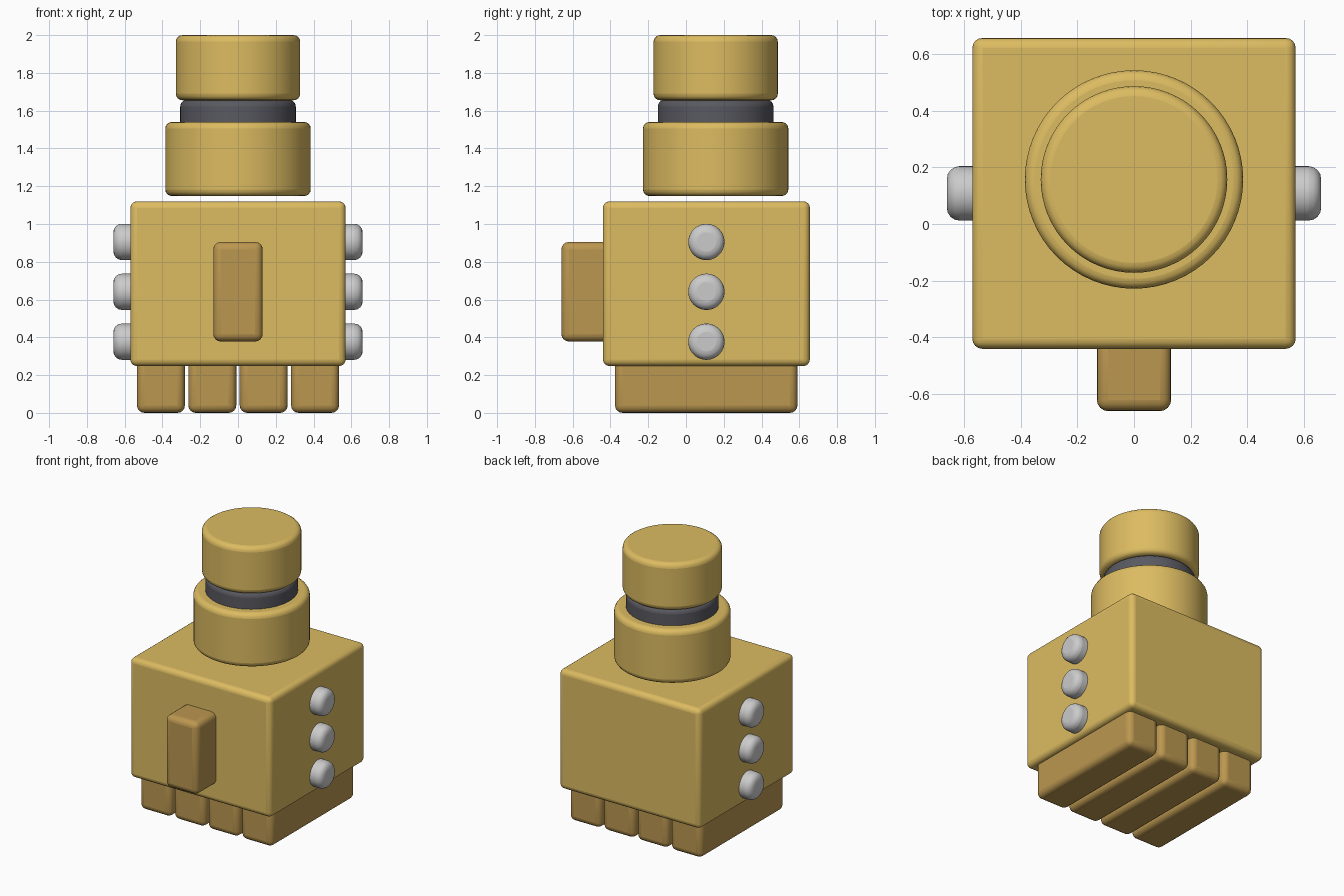
import bpy
from math import pi, radians

if "Cube" in bpy.data.objects:
    bpy.data.objects.remove(bpy.data.objects["Cube"])


def material(name, rgb):
    m = bpy.data.materials.new(name)
    m.diffuse_color = (*rgb, 1)
    m.use_nodes = True
    m.node_tree.nodes["Principled BSDF"].inputs["Base Color"].default_value = m.diffuse_color
    return m


GOLD = material("gold", (0.72, 0.50, 0.12))
TAN = material("tan", (0.50, 0.31, 0.08))
DARK = material("dark", (0.10, 0.10, 0.12))


def finish(name, mat, bevel):
    # name, colour, round the edges and smooth
    o = bpy.context.object
    o.name = name
    bpy.ops.object.transform_apply(location=False, rotation=True, scale=True)
    if mat:
        o.data.materials.append(mat)
    b = o.modifiers.new("rounding", 'BEVEL')
    b.width = bevel
    b.segments = 4
    b.limit_method = 'ANGLE'
    b.angle_limit = radians(40)
    bpy.ops.object.shade_smooth_by_angle(angle=radians(35))
    return o


def box(name, lo, hi, mat, bevel):
    bpy.ops.mesh.primitive_cube_add(
        size=1, location=[(a + b) / 2 for a, b in zip(lo, hi)])
    bpy.context.object.scale = [b - a for a, b in zip(lo, hi)]
    return finish(name, mat, bevel)


def cylinder(name, r, depth, loc, mat, bevel, rot=(0, 0, 0)):
    bpy.ops.mesh.primitive_cylinder_add(
        vertices=64, radius=r, depth=depth, location=loc, rotation=rot)
    return finish(name, mat, bevel)


# Palm block and thumb
box("palm", (-0.57, -0.44, 0.248), (0.57, 0.656, 1.12), GOLD, 0.035)
box("thumb", (-0.131, -0.66, 0.378), (0.131, -0.38, 0.905), TAN, 0.04)

# Four folded fingers under the palm
for i in range(4):
    x = (i - 1.5) * 0.272
    box(f"finger_{i + 1}", (x - 0.127, -0.376, 0.005),
        (x + 0.127, 0.59, 0.33), TAN, 0.04)

# Wrist stack: cuff, dark joint, forearm
CY = 0.157
for name, r, z0, z1, mat, bev in (
        ("cuff", 0.385, 1.148, 1.54, GOLD, 0.035),
        ("wrist_joint", 0.306, 1.50, 1.657, DARK, 0.035),
        ("forearm", 0.329, 1.655, 2.0, GOLD, 0.035)):
    cylinder(name, r, z1 - z0, (0, CY, (z0 + z1) / 2), mat, bev)

# Three round studs on each side
for side, s in (("right", 1), ("left", -1)):
    for i in range(3):
        cylinder(f"stud_{side}_{i + 1}", 0.096, 0.16,
                 (s * 0.58, 0.108, 0.377 + 0.264 * i), None, 0.045,
                 (0, pi / 2, 0))

# Rest the fingers on the floor
for o in bpy.data.objects:
    if o.name.startswith("finger"):
        o.location.z -= 0.005
